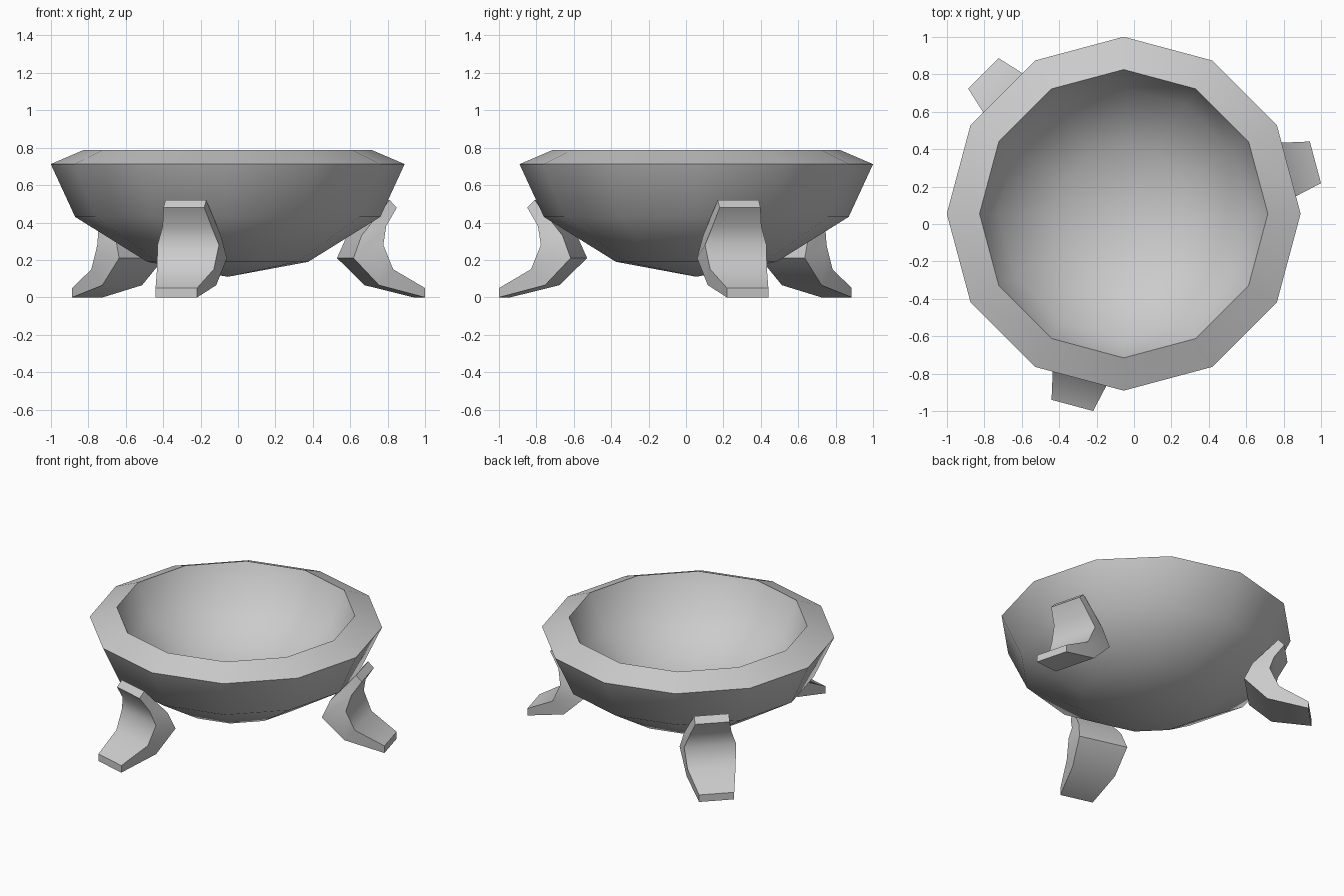
import bpy, bmesh
from math import radians, cos, sin
from mathutils import Vector

if "Cube" in bpy.data.objects:
    bpy.data.objects.remove(bpy.data.objects["Cube"])

CENTRE = Vector((-0.055, 0.055, 0.0))


def finish(name, bm):
    bmesh.ops.recalc_face_normals(bm, faces=bm.faces[:])
    mesh = bpy.data.meshes.new(name)
    bm.to_mesh(mesh)
    bm.free()
    obj = bpy.data.objects.new(name, mesh)
    obj.location = CENTRE
    bpy.context.collection.objects.link(obj)
    bpy.ops.object.select_all(action='DESELECT')
    obj.select_set(True)
    bpy.context.view_layer.objects.active = obj
    bpy.ops.object.shade_smooth_by_angle(angle=radians(40))
    return obj


# Thick 12-sided bowl: outer profile, bevelled rim, inner profile
profile = [(0, 0.11), (0.43, 0.19), (0.815, 0.43), (0.945, 0.712),
           (0.77, 0.787), (0.67, 0.555), (0.36, 0.367), (0, 0.30)]
bm = bmesh.new()
verts = [bm.verts.new((r, 0, z)) for r, z in profile]
edges = [bm.edges.new(pair) for pair in zip(verts, verts[1:])]
bmesh.ops.spin(bm, geom=verts + edges, cent=(0, 0, 0), axis=(0, 0, 1),
               angle=radians(360), steps=12)
bmesh.ops.remove_doubles(bm, verts=bm.verts[:], dist=0.001)
finish("bowl", bm)

# Curved leg stations, toe to top: (radius, height, half width)
leg_front = [(1.06, 0.05, 0.115), (0.873, 0.15, 0.157), (0.815, 0.28, 0.17),
             (0.84, 0.38, 0.135), (0.905, 0.48, 0.113)]
leg_back = [(1.06, 0.0, 0.115), (0.797, 0.065, 0.15), (0.65, 0.21, 0.17),
            (0.70, 0.33, 0.15), (0.865, 0.52, 0.113)]


def add_leg(name, angle):
    a = radians(angle)
    out, side = Vector((cos(a), sin(a), 0)), Vector((-sin(a), cos(a), 0))
    bm = bmesh.new()
    rings = []
    for (r1, z1, w1), (r2, z2, w2) in zip(leg_front, leg_back):
        corners = [(r1, z1, -w1), (r1, z1, w1), (r2, z2, w2), (r2, z2, -w2)]
        rings.append([bm.verts.new(out * r + side * w + Vector((0, 0, z)))
                      for r, z, w in corners])
    for low, high in zip(rings, rings[1:]):
        for i in range(4):
            j = (i + 1) % 4
            bm.faces.new((low[i], low[j], high[j], high[i]))
    bm.faces.new(rings[0])
    bm.faces.new(rings[-1])
    finish(name, bm)


# Three legs spaced evenly round the bowl
for name, angle in (("right_leg", 15), ("back_leg", 135), ("front_leg", 255)):
    add_leg(name, angle)
